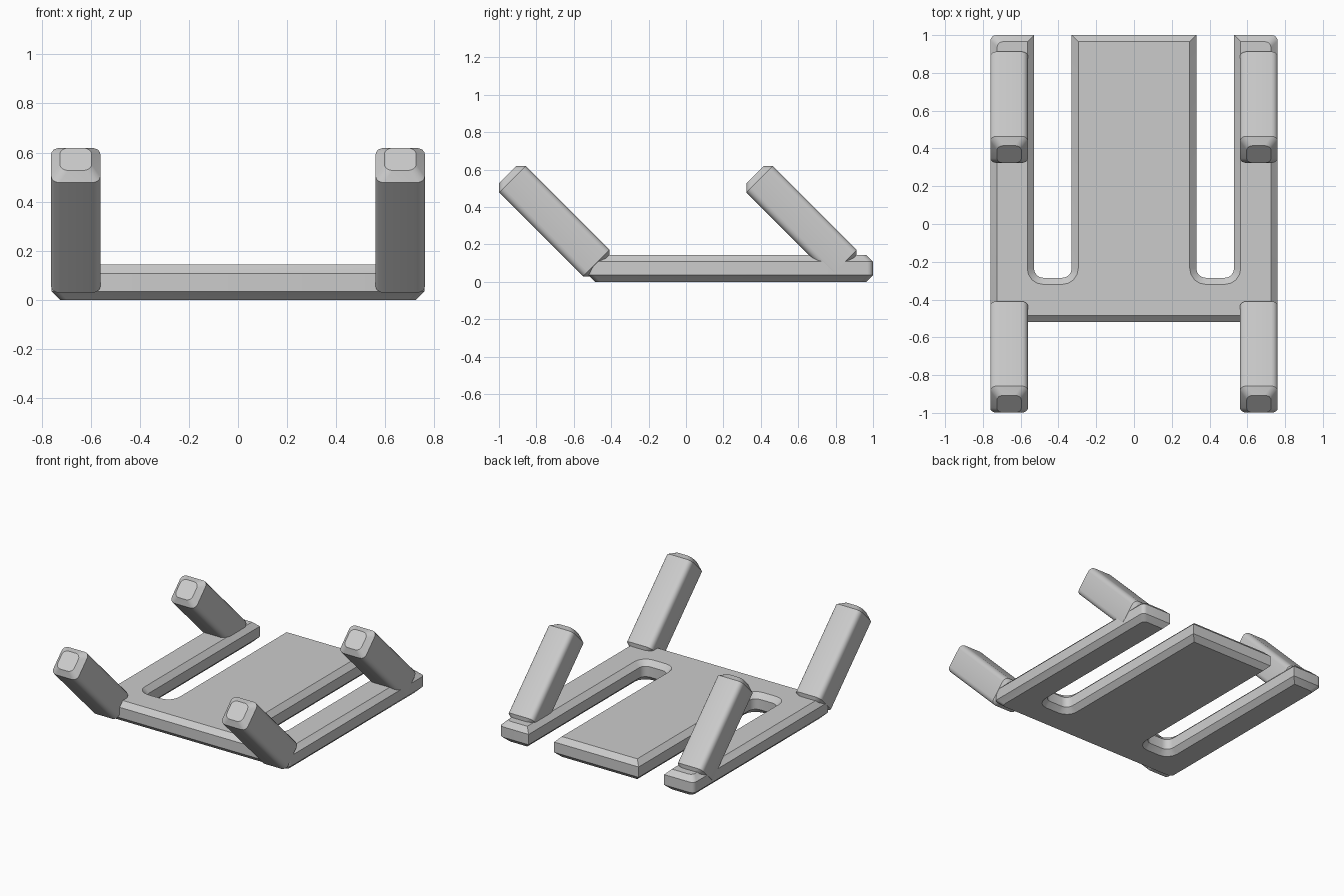
import bpy, bmesh
from math import sin, cos, radians, sqrt

if "Cube" in bpy.data.objects:
    bpy.data.objects.remove(bpy.data.objects["Cube"])


def arc(cx, cy, r, a0, a1, n=4):
    steps = [radians(a0 + (a1 - a0) * i / n) for i in range(n + 1)]
    return [(cx + r * cos(a), cy + r * sin(a)) for a in steps]


def loft(name, rings):
    """Solid from a stack of (outline, z) rings with equal point counts."""
    bm = bmesh.new()
    loops = [[bm.verts.new((x, y, z)) for x, y in pts] for pts, z in rings]
    for a, b in zip(loops, loops[1:]):
        for i in range(len(a)):
            j = (i + 1) % len(a)
            bm.faces.new((a[i], a[j], b[j], b[i]))
    bm.faces.new(loops[0][::-1])
    bm.faces.new(loops[-1])
    bmesh.ops.recalc_face_normals(bm, faces=bm.faces)
    mesh = bpy.data.meshes.new(name)
    bm.to_mesh(mesh)
    bm.free()
    ob = bpy.data.objects.new(name, mesh)
    bpy.context.collection.objects.link(ob)
    bpy.ops.object.select_all(action='DESELECT')
    ob.select_set(True)
    bpy.context.view_layer.objects.active = ob
    bpy.ops.object.shade_smooth_by_angle(angle=radians(30))
    return ob


def plate_outline(d):
    """E-shaped outline with two slots open to the back, inset by d."""
    r, s = 0.03, 0.05 + d
    x, front, back = 0.76 - d, -0.52 + d, 1.0 - d
    arm, tongue, slot = 0.53 + d, 0.33 - d, -0.285 - d
    half = arc(x - r, front + r, r, -90, 0) + arc(x - r, back - r, r, 0, 90)
    half += [(arm, back)]
    half += arc(arm - s, slot + s, s, 0, -90)
    half += arc(tongue + s, slot + s, s, 270, 180)
    half += [(tongue, back)]
    return half + [(-px, py) for px, py in reversed(half)]


def rounded_square(h, r=0.035):
    k = h - r
    return (arc(k, k, r, 0, 90) + arc(-k, k, r, 90, 180)
            + arc(-k, -k, r, 180, 270) + arc(k, -k, r, 270, 360))


# Slotted plate with chamfered rims
loft("slotted_plate", [(plate_outline(d), z) for d, z in
                       ((0.035, 0), (0, 0.035), (0, 0.108), (0.035, 0.143))])

# Four leaning posts with chamfered ends
c, h = 0.035, 0.352
for row, y in (("front", -0.704), ("back", 0.618)):
    for side, x in (("left", -0.661), ("right", 0.661)):
        post = loft(f"{row}_{side}_post", [
            (rounded_square(w), z) for w, z in
            ((0.1 - c, -h), (0.1, c - h), (0.1, h - c), (0.1 - c, h))])
        post.location = (x, y, 0.324)
        post.rotation_euler.x = radians(45)
